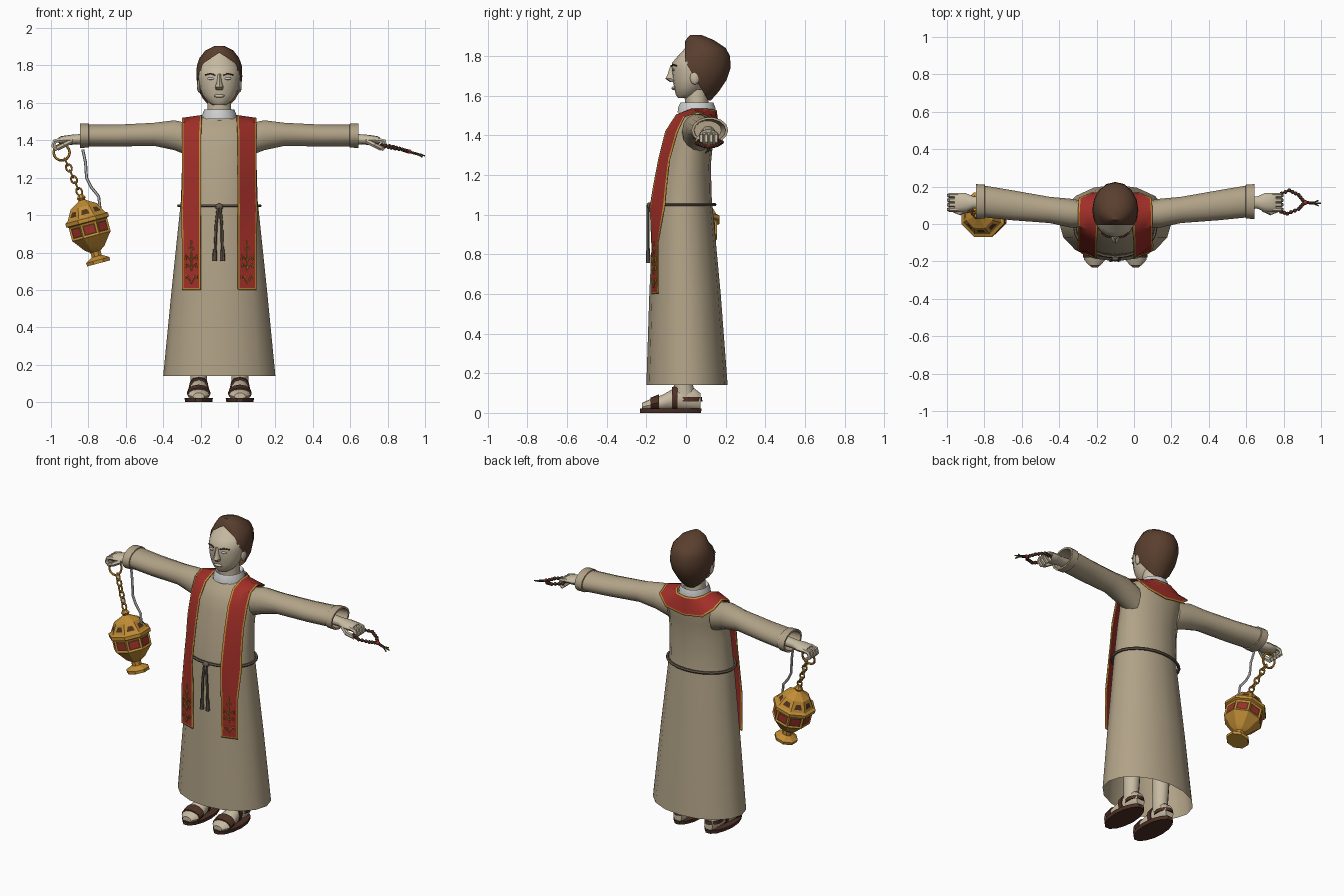
import bpy, bmesh, math
from mathutils import Vector, Matrix

cube = bpy.data.objects.get("Cube")
if cube:
    bpy.data.objects.remove(cube, do_unlink=True)

CENTRE = -0.1  # the figure stands off centre because of what it carries


def make_material(name, *rgb):
    mat = bpy.data.materials.new(name)
    mat.use_nodes = True
    colour = [(c / 255) ** 2.2 for c in rgb] + [1]
    mat.diffuse_color = colour
    shader = next(n for n in mat.node_tree.nodes if n.type == 'BSDF_PRINCIPLED')
    shader.inputs["Base Color"].default_value = colour
    return mat


robe = make_material("robe beige", 176, 161, 134)
skin = make_material("pale skin", 198, 185, 160)
red = make_material("stole red", 160, 50, 44)
gold = make_material("gold", 192, 140, 56)
hair = make_material("hair brown", 90, 65, 50)
leather = make_material("dark leather", 78, 52, 42)
cord = make_material("cord grey brown", 104, 92, 80)
white = make_material("white linen", 205, 205, 205)
green = make_material("tassel green", 70, 90, 45)
dark = make_material("opening brown", 82, 54, 34)


def finish(name, mesh, mats, angle=40):
    for mat in mats:
        mesh.materials.append(mat)
    mesh.shade_smooth()
    mesh.set_sharp_from_angle(angle=math.radians(angle))
    obj = bpy.data.objects.new(name, mesh)
    bpy.context.collection.objects.link(obj)
    return obj


def finish_bm(name, bm, mats, angle=40):
    bmesh.ops.recalc_face_normals(bm, faces=bm.faces)
    mesh = bpy.data.meshes.new(name)
    bm.to_mesh(mesh)
    bm.free()
    return finish(name, mesh, mats, angle)


def loft_bm(rings, sides, start=True, end=True):
    """Skin a row of ellipses, each given as centre and two half axes."""
    bm = bmesh.new()
    loops = []
    for c, u, v in rings:
        turns = [math.tau * i / sides for i in range(sides)]
        loops.append([bm.verts.new(Vector(c) + Vector(u) * math.cos(t) + Vector(v) * math.sin(t)) for t in turns])
    for a, b in zip(loops, loops[1:]):
        for i in range(sides):
            j = (i + 1) % sides
            bm.faces.new((a[i], a[j], b[j], b[i]))
    if start:
        bm.faces.new(loops[0])
    if end:
        bm.faces.new(loops[-1])
    return bm


def loft(name, rings, mat, sides=12, **caps):
    return finish_bm(name, loft_bm(rings, sides, **caps), [mat])


def level(z, half, front, back, x=CENTRE):
    return (x, (front + back) / 2, z), (half, 0, 0), (0, (back - front) / 2, 0)


def across(side, dx, y, z, ry, rz):
    return (CENTRE + side * dx, y, z), (0, ry, 0), (0, 0, rz)


def along(x, y, half, top):
    return (x, y, top / 2 + .01), (half, 0, 0), (0, 0, top / 2)


def tube(name, points, radius, mat, closed=False):
    data = bpy.data.curves.new(name, 'CURVE')
    data.dimensions = '3D'
    data.bevel_depth = radius
    data.bevel_resolution = 1
    data.use_fill_caps = True
    spline = data.splines.new('POLY')
    spline.points.add(len(points) - 1)
    for p, co in zip(spline.points, points):
        p.co = (*co, 1)
    spline.use_cyclic_u = closed
    temp = bpy.data.objects.new(name, data)
    bpy.context.collection.objects.link(temp)
    graph = bpy.context.evaluated_depsgraph_get()
    mesh = bpy.data.meshes.new_from_object(temp.evaluated_get(graph))
    bpy.data.objects.remove(temp, do_unlink=True)
    mesh.materials.clear()
    return finish(name, mesh, [mat])


def oval(c, u, v, count=14):
    turns = [math.tau * i / count for i in range(count)]
    return [Vector(c) + Vector(u) * math.cos(t) + Vector(v) * math.sin(t) for t in turns]


def ball(name, centre, size, mat):
    bm = bmesh.new()
    place = Matrix.Translation(centre) @ Matrix.Diagonal((*size, 1))
    bmesh.ops.create_uvsphere(bm, u_segments=8, v_segments=6, radius=1, matrix=place)
    return finish_bm(name, bm, [mat])


# Robe body, open at the hem
loft("robe", [level(*r) for r in (
    (.14, .3, -.2, .21), (.6, .255, -.185, .175), (1.03, .21, -.165, .135),
    (1.08, .205, -.16, .13), (1.25, .2, -.13, .125), (1.35, .2, -.105, .135),
    (1.42, .21, -.085, .145), (1.47, .205, -.055, .145), (1.505, .17, -.02, .14),
    (1.525, .09, -.02, .13))], robe, 16, start=False)

# Neck, collar, head
loft("neck", [level(1.5, .066, 0, .115), level(1.63, .062, -.01, .11)], skin)
loft("collar", [level(1.515, .095, -.045, .15), level(1.54, .09, -.042, .15),
                level(1.566, .08, -.03, .14), level(1.55, .068, -.01, .12)], white, 14)
loft("head", [level(*r) for r in (
    (1.588, .035, -.04, .03), (1.605, .06, -.052, .06), (1.64, .088, -.06, .09),
    (1.68, .103, -.067, .12), (1.735, .112, -.073, .15), (1.765, .112, -.07, .16),
    (1.795, .108, -.045, .17), (1.835, .09, -.008, .16), (1.87, .05, .02, .12))], skin, 16)
loft("nose", [level(*r) for r in (
    (1.755, .01, -.078, -.04), (1.71, .014, -.092, -.04),
    (1.685, .022, -.104, -.04), (1.668, .018, -.08, -.04))], skin, 8)
ball("lips", (CENTRE, -.061, 1.637), (.03, .012, .009), skin)

# Hair shell trimmed to a hairline at the front and behind the ears
bm = loft_bm([level(*r) for r in (
    (1.575, .05, .03, .125), (1.62, .09, -.04, .165), (1.68, .116, -.07, .205),
    (1.74, .123, -.075, .225), (1.8, .12, -.06, .222), (1.84, .106, -.015, .2),
    (1.88, .075, -.002, .14), (1.905, .025, .02, .08))], 16)
for point, normal in (((0, -.006, 1.8), (0, 1, 0)), ((0, .02, 1.73), (0, 1, .6))):
    geom = bm.verts[:] + bm.edges[:] + bm.faces[:]
    bmesh.ops.bisect_plane(bm, geom=geom, plane_co=point, plane_no=normal, clear_inner=True)
finish_bm("hair", bm, [hair])

# Arms, hands, legs, feet and sandals, once for each side
for side, label in ((1, "left"), (-1, "right")):
    loft(label + "_sleeve", [across(side, *r) for r in (
        (.15, .05, 1.4, .07, .09), (.24, .058, 1.427, .077, .082), (.35, .075, 1.432, .07, .063),
        (.55, .1, 1.425, .08, .06), (.7, .12, 1.425, .085, .06))], robe, 14, end=False)
    loft(label + "_cuff", [across(side, *r) for r in (
        (.695, .12, 1.425, .08, .056), (.698, .12, 1.425, .091, .066),
        (.745, .12, 1.425, .093, .067), (.745, .12, 1.425, .08, .056),
        (.6, .11, 1.425, .068, .048))], robe, 14, start=False)
    loft(label + "_hand", [across(side, *r) for r in (
        (.58, .112, 1.415, .036, .032), (.76, .115, 1.405, .033, .027), (.8, .115, 1.402, .05, .027),
        (.845, .115, 1.4, .051, .022), (.86, .115, 1.4, .045, .015))], skin)
    for i in range(4):
        y = .115 + (i - 1.5) * .025
        tube(f"{label}_finger_{i}", [(CENTRE + side * dx, y, z) for dx, z in (
            (.84, 1.403), (.88, 1.395), (.888, 1.37), (.865, 1.35))], .013, skin)
    tube(label + "_thumb", [(CENTRE + side * dx, y, z) for dx, y, z in (
        (.79, .08, 1.395), (.83, .06, 1.375), (.865, .075, 1.358))], .014, skin)

    x = CENTRE + side * .11
    loft(label + "_leg", [level(.07, .045, -.065, .055, x), level(.14, .045, -.06, .035, x),
                          level(.5, .06, -.06, .06, x)], skin)
    loft(label + "_foot", [along(x, *r) for r in (
        (-.222, .03, .04), (-.19, .058, .055), (-.12, .056, .08),
        (-.05, .047, .12), (.04, .046, .115), (.072, .03, .09))], skin)
    loft(label + "_sole", [level(0, .072, -.235, .08, x), level(.022, .076, -.236, .082, x)], leather, 14)
    loft(label + "_toe_strap", [along(x, -.18, .063, .066), along(x, -.135, .063, .084)], leather)
    loft(label + "_instep_strap", [along(x, -.07, .055, .12), along(x, -.042, .054, .132)], leather)
    loft(label + "_heel_strap", [level(.058, .052, -.05, .083, x), level(.08, .052, -.05, .08, x)], leather)

    # Face details
    ball(label + "_ear", (CENTRE + side * .108, .045, 1.69), (.012, .025, .035), skin)
    ball(label + "_eye", (CENTRE + side * .045, -.064, 1.73), (.02, .006, .007), white)
    tube(label + "_eyebrow", [(CENTRE + side * dx, y, z) for dx, y, z in (
        (.022, -.072, 1.748), (.045, -.067, 1.757), (.075, -.048, 1.75))], .004, hair)

# Stole: one band up the front, round the neck and down again, with gold borders
half = [((.1, -.175, .6), (.2, -.145, .6)), ((.1, -.175, .61), (.2, -.145, .61)),
        ((.1, -.175, .85), (.2, -.145, .85)), ((.1, -.183, 1.04), (.205, -.11, 1.04)),
        ((.1, -.165, 1.15), (.2, -.1, 1.15)), ((.1, -.14, 1.28), (.2, -.085, 1.28)),
        ((.1, -.105, 1.42), (.2, -.045, 1.42)), ((.095, -.05, 1.505), (.2, -.01, 1.495)),
        ((.095, .03, 1.535), (.2, .06, 1.52)), ((.09, .1, 1.535), (.195, .14, 1.485)),
        ((.06, .145, 1.53), (.13, .168, 1.43)), ((0, .155, 1.525), (0, .17, 1.41))]
flip = Vector((-1, 1, 1))
rows = [(Vector(a), Vector(b)) for a, b in half]
rows += [(a * flip, b * flip) for a, b in rows[-2::-1]]
bm = bmesh.new()
grid = [[bm.verts.new(a.lerp(b, t) + Vector((CENTRE, 0, 0))) for t in (0, .09, .5, .91, 1)] for a, b in rows]
for r in range(len(grid) - 1):
    for c in range(4):
        face = bm.faces.new((grid[r][c], grid[r][c + 1], grid[r + 1][c + 1], grid[r + 1][c]))
        face.material_index = int(c in (0, 3) or r in (0, len(grid) - 2))
stole = finish_bm("stole", bm, [red, gold])
stole.modifiers.new("thickness", 'SOLIDIFY').thickness = .006

# Embroidery on the stole ends
strokes = {"scroll": [(-.03, .66), (-.03, .675), (-.018, .672), (0, .635), (.018, .672), (.03, .675), (.03, .66)],
           "stem": [(0, .7), (0, .8)],
           "lower_leaf": [(-.028, .72), (-.025, .74), (0, .715), (.025, .74), (.028, .72)],
           "upper_leaf": [(-.03, .76), (-.028, .785), (0, .755), (.028, .785), (.03, .76)],
           "diamond": [(0, .81), (-.01, .822), (0, .835), (.01, .822), (0, .81)],
           "top_bud": [(0, .845), (0, .865)]}
for side in (1, -1):
    for name, line in strokes.items():
        tube(f"embroidery_{name}_{side}", [(CENTRE + side * (.15 + a), -.163 + .3 * a, z) for a, z in line], .0045, gold)

# Cord belt with a knot and two hanging ends
tube("belt", oval((CENTRE, -.015, 1.05), (.217, 0, 0), (0, .16, 0), 24), .009, cord, True)
ball("belt_knot", (CENTRE, -.185, 1.045), (.022, .014, .017), cord)
for dx in (-.024, .018):
    tube("belt_end", [(CENTRE + dx / 4, -.19, 1.045), (CENTRE + dx * .7, -.192, .95),
                      (CENTRE + dx, -.19, .77)], .008, cord)
    loft("belt_tassel", [level(.755, .013, -.203, -.179, CENTRE + dx),
                         level(.82, .01, -.201, -.181, CENTRE + dx)], cord, 8)

# Incense burner: eight-sided turned profile with inset windows
profile = [(.068, 0), (.07, .018), (.03, .04), (.03, .065), (.06, .085), (.105, .14), (.115, .15),
           (.115, .225), (.128, .23), (.128, .25), (.112, .258), (.078, .315), (.035, .338),
           (.018, .35), (.026, .362), (.014, .38)]
bm = loft_bm([((0, 0, z), (r, 0, 0), (0, r, 0)) for r, z in profile], 8)
bmesh.ops.recalc_face_normals(bm, faces=bm.faces)
bm.faces.ensure_lookup_table()
windows = [f for f in bm.faces if .15 < f.calc_center_median().z < .22]
vents = [f for f in bm.faces if .27 < f.calc_center_median().z < .31]
bmesh.ops.inset_individual(bm, faces=windows, thickness=.014, depth=-.004)
for f in windows:
    f.material_index = 1
bmesh.ops.inset_individual(bm, faces=windows, thickness=.012)
for f in windows:
    f.material_index = 2
bmesh.ops.inset_individual(bm, faces=vents, thickness=.025)
for f in vents:
    f.material_index = 1
burner = finish_bm("incense_burner", bm, [gold, dark, red], 20)
burner.matrix_world = Matrix.Translation((-.745, .05, .742)) @ Matrix.Rotation(-.26, 4, 'Y') @ Matrix.Rotation(math.pi / 8, 4, 'Z')

# Ring, chain and pale pull cord
tube("burner_ring", oval((-.943, .1, 1.335), (.043, 0, 0), (0, .012, .043)), .007, gold, True)
top, low = Vector((-.925, .095, 1.3)), Vector((-.842, .052, 1.11))
step = (low - top) / 6
for i in range(6):
    wide = Vector((.014, 0, .006)) if i % 2 else Vector((0, .014, 0))
    tube("chain_link", oval(top + step * (i + .5), step * .62, wide, 10), .0055, gold, True)
tube("pull_cord", [(-.83, .1, 1.35), (-.815, .09, 1.28), (-.81, .085, 1.2), (-.785, .08, 1.15),
                   (-.745, .075, 1.1), (-.738, .07, 1.04), (-.75, .07, .99)], .008, white)

# Bead loop held in the left hand, with a tail
loop = [Vector(p) for p in ((.77, .155, 1.375), (.83, .18, 1.365), (.88, .155, 1.35), (.912, .115, 1.34),
                            (.88, .08, 1.35), (.82, .055, 1.36), (.77, .07, 1.375))]
tube("bead_string", loop, .006, leather, True)
for a, b in zip(loop, loop[1:]):
    for t in (0, .33, .67):
        ball("bead", a.lerp(b, t), (.011, .011, .011), leather)
ball("red_bead", (.915, .115, 1.34), (.014, .014, .012), red)
tube("bead_tail", [(.91, .115, 1.34), (.965, .112, 1.325)], .008, leather)
for dy in (-.014, 0, .014):
    tube("tail_tassel", [(.955, .112, 1.328), (1 - abs(dy), .112 + dy, 1.317 + dy / 2)], .004, green)
